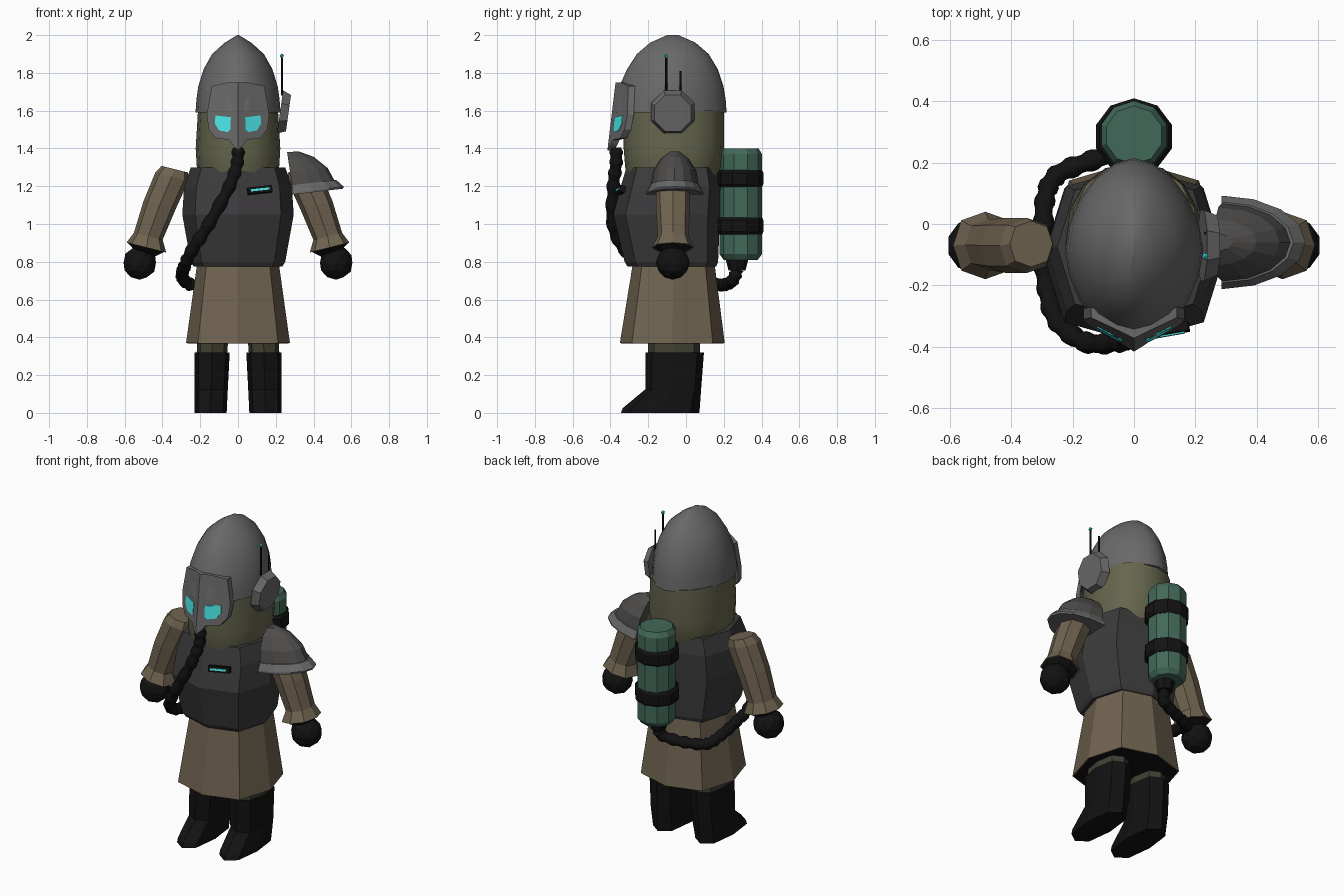
import bpy, bmesh, math
from mathutils import Vector, Matrix

if "Cube" in bpy.data.objects:
    bpy.data.objects.remove(bpy.data.objects["Cube"])

def mat(name, r, g, b):
    m = bpy.data.materials.new(name)
    m.diffuse_color = (r, g, b, 1)
    m.use_nodes = True
    m.node_tree.nodes["Principled BSDF"].inputs["Base Color"].default_value = m.diffuse_color
    return m

STEEL = mat("steel", .14, .14, .14)
DARK = mat("dark_steel", .045, .043, .045)
PLATE = mat("plate", .075, .072, .07)
BROWN = mat("brown_cloth", .16, .125, .08)
OLIVE = mat("olive_cloth", .13, .13, .075)
TROUSER = mat("trouser", .05, .05, .033)
BLACK = mat("black_rubber", .006, .006, .006)
GREEN = mat("tank_green", .055, .14, .10)
CYAN = mat("cyan_glow", .07, .8, .8)

def finish(name, bm, material, smooth=None):
    bmesh.ops.recalc_face_normals(bm, faces=bm.faces[:])
    me = bpy.data.meshes.new(name)
    bm.to_mesh(me)
    bm.free()
    ob = bpy.data.objects.new(name, me)
    bpy.context.collection.objects.link(ob)
    me.materials.append(material)
    if smooth:
        bpy.ops.object.select_all(action='DESELECT')
        bpy.context.view_layer.objects.active = ob
        ob.select_set(True)
        bpy.ops.object.shade_smooth_by_angle(angle=math.radians(smooth))
    return ob

def loft(name, rings, n, material, p=1.0, s=1, half=False, tilt=0, smooth=None):
    """Rings of (z, centre x, half width, front y, back y); p squares the corners."""
    bm = bmesh.new()
    loops = []
    for z, cx, rx, yf, yb in rings:
        loop = []
        for i in range(n):
            a = math.pi * i / (n - 1) if half else 2 * math.pi * i / n
            sn, c = math.sin(a), math.cos(a)
            x = rx * math.copysign(abs(sn) ** p, sn)
            y = (yf + yb) / 2 - (yb - yf) / 2 * math.copysign(abs(c) ** p, c)
            loop.append(bm.verts.new((s * (cx + x), y, z + tilt * x)))
        loops.append(loop)
    for a, b in zip(loops, loops[1:]):
        for i in range(n):
            j = (i + 1) % n
            bm.faces.new((a[i], a[j], b[j], b[i]))
    bm.faces.new(loops[0])
    bm.faces.new(loops[-1])
    return finish(name, bm, material, smooth)

def cyl(name, loc, r, d, n, material, rot=(0, 0, 0), r2=None):
    bpy.ops.mesh.primitive_cone_add(vertices=n, radius1=r, radius2=r if r2 is None else r2,
                                    depth=d, location=loc, rotation=rot)
    ob = bpy.context.object
    ob.name = name
    ob.data.materials.append(material)
    return ob

def ball(name, loc, r, material, sub=1):
    bpy.ops.mesh.primitive_ico_sphere_add(subdivisions=sub, radius=r, location=loc)
    ob = bpy.context.object
    ob.name = name
    ob.data.materials.append(material)

def face_panel(name, outline, offset, thick, material, s):
    """Flat half-mask panel given in x,z and laid on the slanted face plane."""
    bm = bmesh.new()
    f = bm.faces.new([bm.verts.new((s * x, -.385 + .5 * x - .12 * (1.6 - z) - offset, z))
                      for x, z in outline])
    ex = bmesh.ops.extrude_face_region(bm, geom=[f])
    for v in ex["geom"]:
        if isinstance(v, bmesh.types.BMVert):
            v.co.y += thick
    finish(name, bm, material)

# Helmet dome and cloth cowl
loft("helmet", [(1.59, 0, .225, -.385, .215), (1.66, 0, .22, -.375, .21), (1.73, 0, .21, -.352, .198),
                (1.82, 0, .182, -.312, .168), (1.90, 0, .137, -.26, .12), (1.96, 0, .07, -.19, .05),
                (2.0, 0, .004, -.10, -.04)], 20, STEEL, p=1.12, smooth=40)
loft("cowl", [(1.22, 0, .195, -.30, .15), (1.30, 0, .218, -.322, .185), (1.40, 0, .224, -.33, .20),
              (1.60, 0, .212, -.33, .20)], 16, OLIVE, p=.9, smooth=40)

# Face plate with nose guard, and glowing eyes
for s, side in ((1, "left"), (-1, "right")):
    face_panel("face_plate_" + side, [(0, 1.75), (.05, 1.75), (.14, 1.73), (.165, 1.58), (.155, 1.50),
               (.12, 1.455), (.045, 1.445), (.03, 1.42), (0, 1.39)], .006, .035, STEEL, s)
    face_panel("eye_" + side, [(.038, 1.565), (.12, 1.575), (.122, 1.53), (.10, 1.495), (.055, 1.487),
               (.04, 1.50)], .010, .012, CYAN, s)

# Ear disc and antennas
cyl("ear_disc", (.245, -.07, 1.59), .125, .045, 8, STEEL,
    (0, math.radians(98), 0), .105).rotation_euler.rotate_axis('Z', math.radians(22.5))
cyl("antenna_long", (.232, -.105, 1.78), .006, .20, 6, BLACK)
cyl("antenna_short", (.232, -.03, 1.745), .005, .13, 6, BLACK)
ball("antenna_tip", (.232, -.105, 1.89), .012, CYAN)

# Chest armour, coat skirt with dark lining
loft("chest_armour", [(.775, 0, .235, -.31, .16), (.80, 0, .25, -.325, .17), (1.05, 0, .295, -.385, .18),
                      (1.20, 0, .285, -.345, .185), (1.30, 0, .25, -.315, .165)], 8, DARK, p=.75)
skirt = [(.37, 0, .275, -.35, .205), (.80, 0, .215, -.28, .15)]
loft("coat_skirt", skirt, 8, BROWN, p=.75)
loft("skirt_lining", [(.367, 0, .268, -.343, .198), (.372, 0, .268, -.343, .198)], 8, BLACK, p=.75)

# Chest lamp
for name, size, y, m in (("lamp_frame", (.13, .03, .035), -.345, BLACK),
                         ("lamp_strip", (.10, .03, .012), -.350, CYAN)):
    bpy.ops.mesh.primitive_cube_add(size=1, location=(.115, y, 1.18),
                                    rotation=(math.radians(-12), math.radians(-6), math.radians(10)))
    ob = bpy.context.object
    ob.name, ob.scale = name, size
    ob.data.materials.append(m)

# Arms, hands, legs and boots on both sides
for s, side in ((1, "left"), (-1, "right")):
    loft("arm_" + side, [(.875, .485, .105, -.18, .04), (.935, .475, .076, -.15, .015),
                         (1.10, .415, .085, -.16, .02), (1.25, .35, .088, -.16, .02),
                         (1.29, .335, .07, -.14, .01)], 8, BROWN, p=.85, s=s, tilt=.25)
    loft("cuff_lining_" + side, [(.84, .49, .05, -.12, -.02), (.877, .487, .098, -.172, .032)],
         8, BLACK, p=.85, s=s, tilt=.25)
    ball("hand_" + side, (s * .52, -.07, .795), .09, BLACK, 2)
    loft("leg_" + side, [(.28, .14, .08, -.20, .075), (.55, .125, .085, -.20, .075)],
         8, TROUSER, p=.75, s=s)
    loft("boot_" + side, [(0, .145, .085, -.345, .07), (.025, .145, .086, -.335, .073),
                          (.125, .142, .088, -.215, .08), (.32, .137, .093, -.215, .095)],
         8, BLACK, p=.75, s=s)

# Shoulder guard with rim on the left arm
loft("shoulder_guard", [(1.185, .29, .235, -.19, .07), (1.28, .275, .20, -.175, .055),
                        (1.345, .265, .135, -.135, .015), (1.38, .26, .06, -.09, -.03)],
     9, PLATE, half=True, tilt=.08)
loft("shoulder_rim", [(1.155, .29, .265, -.212, .092), (1.165, .285, .275, -.212, .092),
                      (1.205, .285, .235, -.192, .072)], 9, STEEL, half=True, tilt=.12)

# Back tank with bands and outlet
loft("tank", [(.81, 0, .09, .20, .38), (.84, 0, .112, .178, .402), (1.37, 0, .112, .178, .402),
              (1.40, 0, .095, .195, .385)], 10, GREEN)
for z in (.99, 1.24):
    loft("tank_band", [(z - .045, 0, .118, .172, .402), (z - .03, 0, .13, .16, .41),
                       (z + .03, 0, .13, .16, .41), (z + .045, 0, .118, .172, .402)], 10, BLACK)
cyl("tank_outlet", (0, .27, .785), .045, .06, 8, BLACK, r2=.06)

# Ribbed hose: smooth path sampled with alternating radius
path = [Vector(v) for v in ((0, .27, .76), (-.01, .25, .705), (-.13, .21, .68), (-.25, .16, .68),
        (-.29, .08, .71), (-.295, -.06, .74), (-.285, -.2, .77), (-.25, -.315, .85),
        (-.16, -.385, .99), (-.05, -.385, 1.19), (-.005, -.37, 1.32), (0, -.37, 1.41))]
ext = [path[0]] + path + [path[-1]]
pts = []
for a, b, c, d in zip(ext, ext[1:], ext[2:], ext[3:]):
    for k in range(8):
        t = k / 8
        pts.append(.5 * (2 * b + (c - a) * t + (2 * a - 5 * b + 4 * c - d) * t * t
                         + (3 * b - a - 3 * c + d) * t ** 3))
cu = bpy.data.curves.new("hose", 'CURVE')
cu.dimensions = '3D'
cu.bevel_depth, cu.bevel_resolution, cu.use_fill_caps = .036, 2, True
sp = cu.splines.new('POLY')
sp.points.add(len(pts) - 1)
for i, q in enumerate(pts):
    sp.points[i].co = (*q, 1)
    sp.points[i].radius = 1.0 if i % 4 < 2 else .82
cu.materials.append(BLACK)
bpy.context.collection.objects.link(bpy.data.objects.new("hose", cu))
